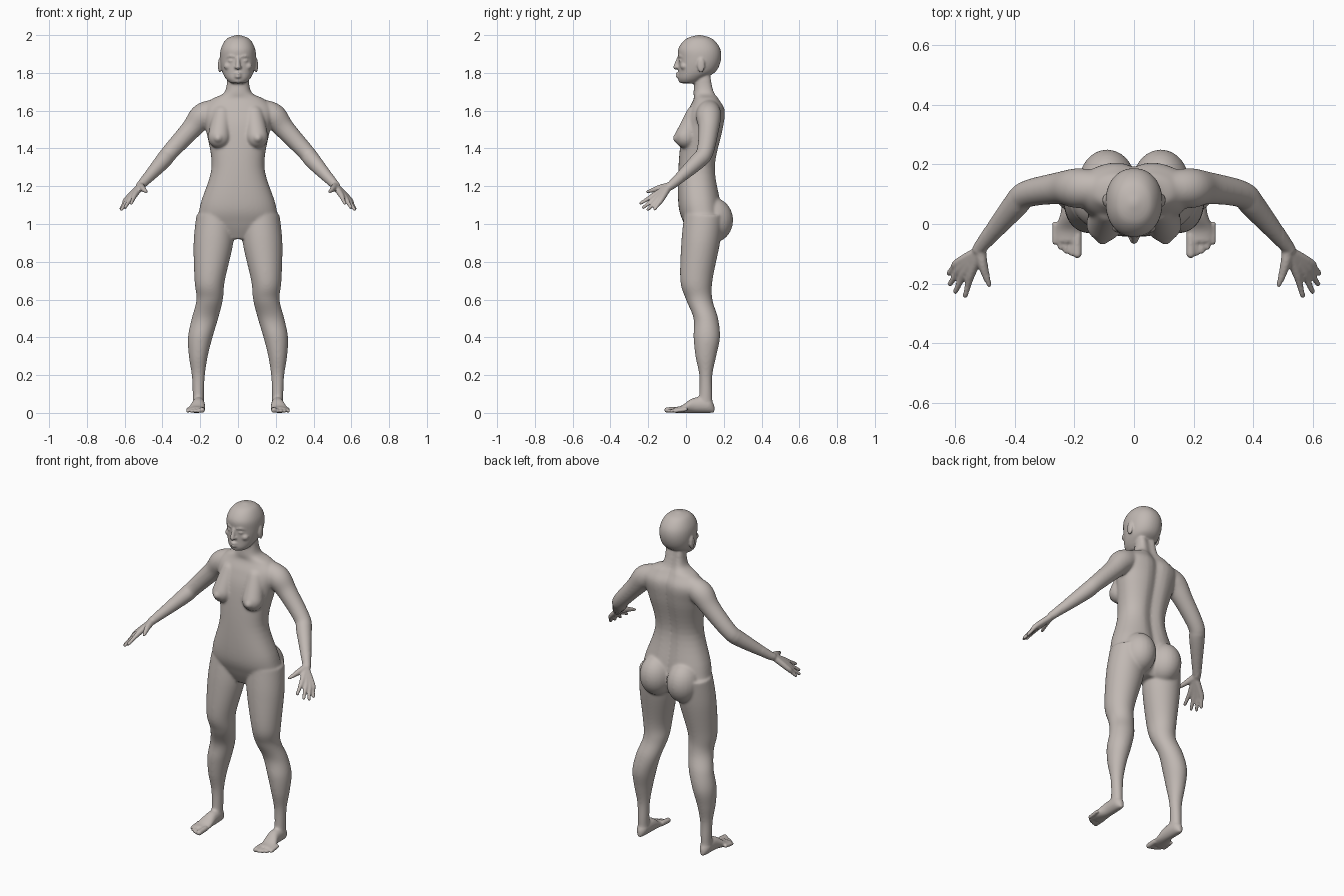
import bpy, bmesh, math
from mathutils import Vector, Matrix

cube = bpy.data.objects.get("Cube")
if cube:
    bpy.data.objects.remove(cube)

bm = bmesh.new()


def spline(rows, steps=6):
    """Smooth interpolation through rows of numbers."""
    rows = [Vector(row) for row in rows]
    out = []
    for i, (start, end) in enumerate(zip(rows, rows[1:])):
        before = rows[max(i - 1, 0)]
        after = rows[min(i + 2, len(rows) - 1)]
        leave, arrive = (end - before) / 2, (after - start) / 2
        for step in range(steps):
            t = step / steps
            ease = t * t * (3 - 2 * t)
            out.append(start.lerp(end, ease)
                       + leave * t * (1 - t) ** 2 - arrive * t * t * (1 - t))
    return out + [rows[-1]]


def skin(rings):
    """Closed surface through rings of points."""
    loops = [[bm.verts.new(point) for point in ring] for ring in rings]
    for lower, upper in zip(loops, loops[1:]):
        for i in range(len(lower)):
            bm.faces.new((lower[i - 1], lower[i], upper[i], upper[i - 1]))
    bm.faces.new(loops[0])
    bm.faces.new(loops[-1])


def oval(width, depth, power=2.0, count=40):
    """Points of a superellipse."""
    def bulge(value):
        return math.copysign(abs(value) ** (2 / power), value)

    angles = [math.tau * i / count for i in range(count)]
    return [(bulge(math.cos(a)) * width, bulge(math.sin(a)) * depth) for a in angles]


def column(rows, side=1, power=2.0, groove=0.0):
    """Upright loft; rows are height, centre x, half width, front y, back y."""
    rings = []
    for height, centre, half, front, back in spline(rows):
        middle, depth = (front + back) / 2, (back - front) / 2
        ring = []
        for x, y in oval(half, depth, power):
            if y > 0:
                y -= groove * math.exp(-(x / 0.035) ** 2)
            ring.append((side * (centre + x), middle + y, height))
        rings.append(ring)
    skin(rings)


def ball(centre, radii, side=1):
    """Ellipsoid."""
    x, y, z = centre
    place = Matrix.Translation((side * x, y, z)) @ Matrix.Diagonal((*radii, 1))
    bmesh.ops.create_uvsphere(bm, u_segments=24, v_segments=16, radius=1, matrix=place)


def tube(rows, side=1):
    """Round-ended tube; rows are x, y, z, radius."""
    rows = spline(rows)
    points = [Vector((side * x, y, z)) for x, y, z, radius in rows]
    rings = []
    for i, point in enumerate(points):
        ahead = points[min(i + 1, len(points) - 1)] - points[max(i - 1, 0)]
        across = ahead.cross(Vector((0.3, 0.5, 0.8))).normalized()
        other = ahead.normalized().cross(across)
        radius = rows[i][3]
        rings.append([point + across * a + other * b for a, b in oval(radius, radius)])
    skin(rings)
    for row in (rows[0], rows[-1]):
        ball(row[:3], [row[3]] * 3, side)


def build_torso():
    column([(1.8, 0, .055, .05, .14), (1.7, 0, .07, .04, .16), (1.66, 0, .14, .04, .18),
            (1.6, 0, .19, .01, .21), (1.5, 0, .17, -.02, .2), (1.3, 0, .14, -.04, .16),
            (1.1, 0, .2, -.04, .19), (1, 0, .2, -.01, .2), (.92, 0, .08, .03, .15)],
           power=2.3, groove=.02)


def build_head():
    column([(2, 0, .01, .06, .08), (1.98, 0, .06, 0, .14), (1.93, 0, .09, -.04, .18),
            (1.87, 0, .095, -.04, .185), (1.81, 0, .085, -.04, .16),
            (1.77, 0, .065, -.04, .1), (1.745, 0, .04, -.03, .06)], power=2.15)
    # Nose, lips and chin
    tube([(0, -.04, 1.88, .008), (0, -.055, 1.83, .013)])
    for z in (1.78, 1.795):
        tube([(-.02, -.036, z, .004), (0, -.046, z, .008), (.02, -.036, z, .004)])
    ball((0, -.02, 1.76), (.025, .02, .017))


def build_face_side(side):
    # Eye, brow, cheek, nostril and ear
    ball((.036, -.02, 1.864), (.018, .018, .01), side)
    tube([(.015, -.036, 1.885, .007), (.04, -.03, 1.89, .008), (.06, -.01, 1.88, .007)], side)
    ball((.05, -.01, 1.835), (.025, .02, .02), side)
    ball((.012, -.043, 1.83), (.009, .01, .008), side)
    ball((.097, .08, 1.84), (.009, .02, .04), side)


def build_torso_side(side):
    # Breast and buttock
    tube([(.085, .05, 1.58, .05), (.1, 0, 1.46, .06)], side)
    ball((.105, -.045, 1.455), (.025, .025, .025), side)
    ball((.09, .14, 1.02), (.095, .11, .12), side)


def build_leg(side):
    column([(1.05, .12, .1, -.01, .2), (.9, .13, .105, -.025, .18), (.7, .15, .08, -.03, .14),
            (.6, .15, .07, 0, .14), (.5, .175, .07, .04, .17), (.4, .2, .065, .04, .18),
            (.3, .21, .05, .05, .16), (.2, .21, .035, .07, .14), (.1, .21, .03, .07, .14),
            (.03, .21, .03, .06, .14)], side)
    # Foot: y, centre x, half width, half height
    foot = spline([(.15, .21, .01, .02), (.12, .21, .03, .04), (.04, .21, .035, .04),
                   (-.02, .22, .045, .02), (-.06, .22, .04, .015)])
    skin([[(side * (centre + a), y, height + b) for a, b in oval(width, height)]
          for y, centre, width, height in foot])
    # Toes fan outward and grow shorter
    for i in range(5):
        t = i / 4
        x, y = .19 + .075 * t, -.1 + .04 * t * t
        radius = .01 if i else .015
        tube([(x, y + .06, .018, radius), (x, y, radius, radius)], side)


def build_arm(side):
    tube([(.13, .12, 1.6, .06), (.19, .12, 1.57, .067), (.25, .12, 1.5, .054),
          (.36, .1, 1.38, .045), (.4, .06, 1.33, .043), (.5, -.06, 1.22, .026),
          (.52, -.085, 1.2, .022)], side)
    # Fingers run from the wrist through the palm and spread in an arc
    wrist = Vector((.515, -.09, 1.2))
    first_knuckle, last_knuckle = Vector((.545, -.165, 1.155)), Vector((.59, -.13, 1.13))
    first_tip, last_tip = Vector((.565, -.24, 1.11)), Vector((.62, -.165, 1.08))
    reach = Vector((.017, -.013, -.015))
    for i in range(4):
        t = i / 3
        arc = reach * math.sin(math.pi * t)
        knuckle = first_knuckle.lerp(last_knuckle, t) + arc / 3
        tip = first_tip.lerp(last_tip, t) + arc
        tube([(*wrist, .019), (*knuckle, .015), (*knuckle.lerp(tip, .5), .011),
              (*tip, .009)], side)
    # Thumb
    tube([(*wrist, .02), (.505, -.14, 1.19, .017), (.485, -.205, 1.17, .01)], side)


build_torso()
build_head()
for side in (1, -1):
    build_face_side(side)
    build_torso_side(side)
    build_leg(side)
    build_arm(side)

bmesh.ops.recalc_face_normals(bm, faces=bm.faces)
mesh = bpy.data.meshes.new("body")
bm.to_mesh(mesh)
bm.free()
body = bpy.data.objects.new("body", mesh)
bpy.context.collection.objects.link(body)

# Fuse the parts into one skin
remesh = body.modifiers.new("fuse", "REMESH")
remesh.mode = "VOXEL"
remesh.voxel_size = 0.0052
bpy.context.view_layer.update()
graph = bpy.context.evaluated_depsgraph_get()
fused = bpy.data.meshes.new_from_object(body.evaluated_get(graph))
body.modifiers.clear()
body.data = fused

# Soften the limbs and torso fully, the face, hands and feet lightly
group = body.vertex_groups.new(name="soften")
for vertex in fused.vertices:
    x, y, z = vertex.co
    fine = abs(x) > 0.5 or z < 0.07 or z > 1.75
    group.add([vertex.index], 0.2 if fine else 1.0, "REPLACE")
smooth = body.modifiers.new("soften", "SMOOTH")
smooth.factor = 0.5
smooth.iterations = 24
smooth.vertex_group = "soften"

# Colour and shading
grey = bpy.data.materials.new("warm_grey")
grey.use_nodes = True
colour = (0.53, 0.48, 0.45, 1)
grey.diffuse_color = colour
grey.node_tree.nodes["Principled BSDF"].inputs["Base Color"].default_value = colour
fused.materials.clear()
fused.materials.append(grey)
for face in fused.polygons:
    face.use_smooth = True
